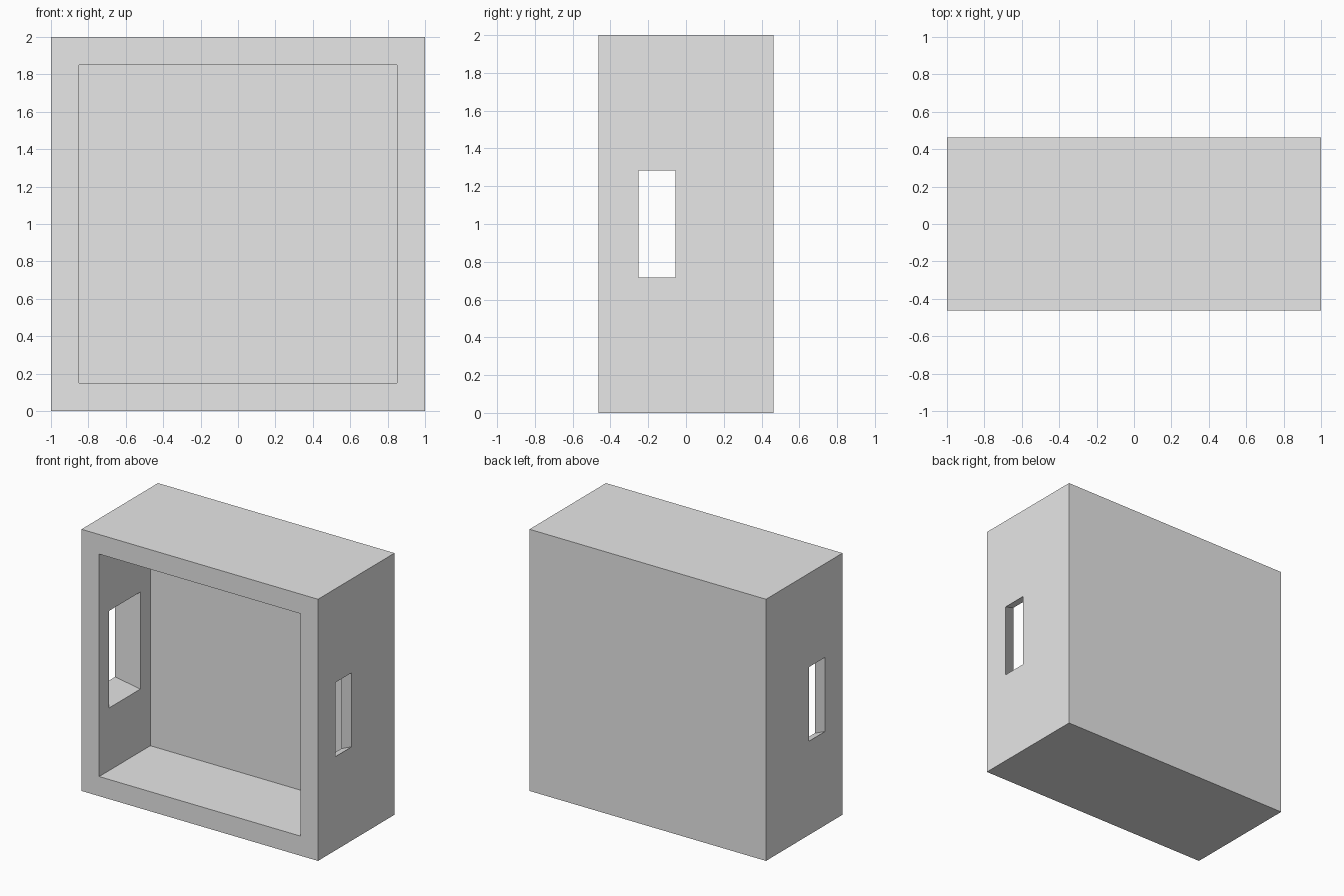
import bpy
import bmesh
from mathutils import Vector

old = bpy.data.objects.get("Cube")
if old:
    bpy.data.objects.remove(old, do_unlink=True)

HALF_DEPTH = 0.462
WALL = 0.15
CAVITY = 0.617
SLOT_Y = -0.154
OVER = 0.05          # how far each cutter passes the wall faces

grey = bpy.data.materials.new("plain grey")
grey.use_nodes = True
grey.diffuse_color = (0.8, 0.8, 0.8, 1)
grey.node_tree.nodes["Principled BSDF"].inputs["Base Color"].default_value = (0.8, 0.8, 0.8, 1)


def make_object(name, bm):
    mesh = bpy.data.meshes.new(name)
    bm.to_mesh(mesh)
    bm.free()
    mesh.materials.append(grey)
    obj = bpy.data.objects.new(name, mesh)
    bpy.context.collection.objects.link(obj)
    return obj


# Box shell with a square recess sunk into the front
bm = bmesh.new()
bmesh.ops.create_cube(bm, size=2)
for v in bm.verts:
    v.co.y *= HALF_DEPTH
    v.co.z += 1
bm.faces.ensure_lookup_table()
front = min(bm.faces, key=lambda f: f.calc_center_median().y)
bmesh.ops.inset_region(bm, faces=[front], thickness=WALL, use_even_offset=True)
floor = bmesh.ops.extrude_discrete_faces(bm, faces=[front])["faces"][0]
bmesh.ops.translate(bm, verts=floor.verts, vec=Vector((0, CAVITY, 0)))
bmesh.ops.recalc_face_normals(bm, faces=bm.faces)
box = make_object("box_shell", bm)


# Tapered slot cutter, wide on the inside and narrow on the outside
def slot_cutter(side):
    bm = bmesh.new()
    bmesh.ops.create_cube(bm, size=2)
    for v in bm.verts:
        outer = v.co.x * side > 0
        x = 1 + OVER if outer else 1 - WALL - OVER
        half = Vector((0.098, 0.283)) + (1 - x) / WALL * Vector((0.09, 0.088))
        v.co = (side * x, SLOT_Y + v.co.y * half.x, 1 + v.co.z * half.y)
    cutter = make_object("slot_cutter", bm)
    cutter.hide_render = True
    return cutter


# Cut a slot through each side wall
bpy.context.view_layer.objects.active = box
for side in (-1, 1):
    cutter = slot_cutter(side)
    cut = box.modifiers.new("side_slot", "BOOLEAN")
    cut.operation = "DIFFERENCE"
    cut.solver = "EXACT"
    cut.object = cutter
    bpy.ops.object.modifier_apply(modifier=cut.name)
    bpy.data.objects.remove(cutter, do_unlink=True)
